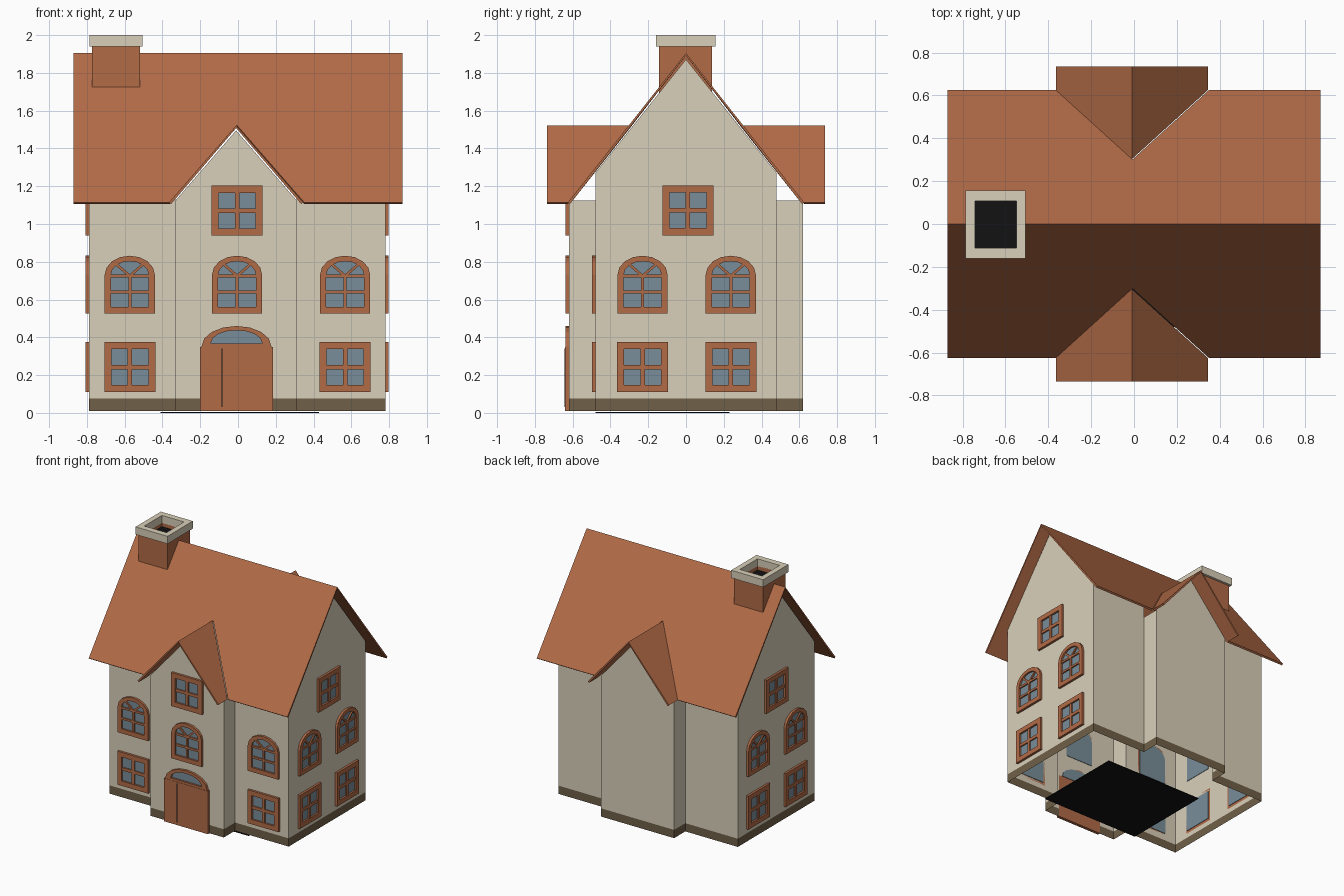
import bpy, bmesh, math
from mathutils import Matrix, Vector

if "Cube" in bpy.data.objects:
    bpy.data.objects.remove(bpy.data.objects["Cube"])


def material(name, rgb):
    m = bpy.data.materials.new(name)
    m.diffuse_color = (*rgb, 1)
    m.use_nodes = True
    m.node_tree.nodes["Principled BSDF"].inputs["Base Color"].default_value = m.diffuse_color
    return m


CREAM = material("cream_plaster", (0.70, 0.63, 0.49))
BROWN = material("terracotta_brown", (0.44, 0.145, 0.062))
GLASS = material("blue_grey_glass", (0.19, 0.27, 0.32))
STONE = material("dark_stone", (0.16, 0.115, 0.065))
BLACK = material("black", (0.006, 0.006, 0.006))


def finish(bm, name, mats, fix_normals=True):
    if fix_normals:
        bmesh.ops.recalc_face_normals(bm, faces=bm.faces)
    me = bpy.data.meshes.new(name)
    bm.to_mesh(me)
    bm.free()
    for m in mats:
        me.materials.append(m)
    ob = bpy.data.objects.new(name, me)
    bpy.context.scene.collection.objects.link(ob)
    return ob


def poly(bm, pts, mat=0):
    f = bm.faces.new([bm.verts.new(p) for p in pts])
    f.material_index = mat
    return f


# Solid plate: outline (u, v) between depths d0 and d1, placed by matrix
def plate(bm, M, pts, d0, d1, mat=0):
    a = [bm.verts.new(M @ Vector((u, v, d0))) for u, v in pts]
    b = [bm.verts.new(M @ Vector((u, v, d1))) for u, v in pts]
    fs = [bm.faces.new(a[::-1]), bm.faces.new(b)]
    n = len(pts)
    for i in range(n):
        j = (i + 1) % n
        fs.append(bm.faces.new((a[i], a[j], b[j], b[i])))
    for f in fs:
        f.material_index = mat


# Hollow frame between two outlines with matching points
def ring(bm, M, outer, inner, d0, d1, mat=0):
    loops = [[bm.verts.new(M @ Vector((u, v, d))) for u, v in pts]
             for pts, d in ((outer, d0), (outer, d1), (inner, d1), (inner, d0))]
    n = len(outer)
    for k in range(4):
        p, q = loops[k], loops[(k + 1) % 4]
        for i in range(n):
            j = (i + 1) % n
            bm.faces.new((p[i], p[j], q[j], q[i])).material_index = mat


def bar(bm, M, p, q, w, d0, d1, mat=0):
    p, q = Vector(p), Vector(q)
    t = (q - p).normalized()
    s = Vector((-t.y, t.x)) * w / 2
    plate(bm, M, [p - s, q - s, q + s, p + s], d0, d1, mat)


def rect(x0, x1, z0, z1):
    return [(x0, z0), (x1, z0), (x1, z1), (x0, z1)]


def arch(w, z0, spring, top, n=8):
    return [(-w, z0), (w, z0)] + [
        (w * math.cos(math.pi * i / n), spring + (top - spring) * math.sin(math.pi * i / n))
        for i in range(n + 1)]


# Placement: u along the wall, v up, depth outwards
def place(u, out, origin):
    u, out = Vector(u), Vector(out)
    return Matrix.Translation(origin) @ Matrix((u, (0, 0, 1), out)).transposed().to_4x4()


def square_window(name, M, z0):
    bm = bmesh.new()
    ring(bm, M, rect(-.135, .135, z0, z0 + .265), rect(-.098, .098, z0 + .038, z0 + .227), 0, .018)
    plate(bm, M, rect(-.12, .12, z0 + .02, z0 + .245), -.004, .004, 1)
    bar(bm, M, (0, z0 + .03), (0, z0 + .235), .024, .002, .014)
    bar(bm, M, (-.1, z0 + .132), (.1, z0 + .132), .024, .002, .014)
    finish(bm, name, [BROWN, GLASS])


def arched_window(name, M):
    bm = bmesh.new()
    ring(bm, M, arch(.133, .525, .73, .832), arch(.1, .56, .73, .803), 0, .018)
    plate(bm, M, arch(.118, .54, .73, .818), -.004, .004, 1)
    bar(bm, M, (0, .55), (0, .73), .016, .002, .014)
    for z in (.64, .725):
        bar(bm, M, (-.105, z), (.105, z), .016, .002, .014)
    for x in (-.075, .075):
        bar(bm, M, (0, .725), (x, .79), .014, .002, .014)
    finish(bm, name, [BROWN, GLASS])


# Walls: thin shell with gables, open underneath
X0, X1, P0, P1, Y, PY = -.79, .78, -.33, .31, .48, .62
B, C, PC = .075, .01, -.01
bm = bmesh.new()
for x in (X0, X1):
    poly(bm, [(x, -Y, B), (x, Y, B), (x, Y, 1.27), (x, 0, 1.872), (x, -Y, 1.27)])
for s in (-1, 1):
    for a, b in ((X0, P0), (P1, X1)):
        poly(bm, [(a, s * Y, B), (b, s * Y, B), (b, s * Y, 1.27), (a, s * Y, 1.27)])
    for x in (P0, P1):
        poly(bm, [(x, s * Y, B), (x, s * PY, B), (x, s * PY, 1.125), (x, s * Y, 1.125)])
    poly(bm, [(P0, s * PY, B), (P1, s * PY, B), (P1, s * PY, 1.125),
              (PC, s * PY, 1.495), (P0, s * PY, 1.125)])
# Stone base band around the plan
plan = [(X0, -Y), (P0, -Y), (P0, -PY), (P1, -PY), (P1, -Y), (X1, -Y),
        (X1, Y), (P1, Y), (P1, PY), (P0, PY), (P0, Y), (X0, Y)]
for (ax, ay), (bx, by) in zip(plan, plan[1:] + plan[:1]):
    poly(bm, [(ax, ay, C), (bx, by, C), (bx, by, B), (ax, ay, B)], 1)
bmesh.ops.remove_doubles(bm, verts=bm.verts, dist=.0005)
finish(bm, "house_walls", [CREAM, STONE])


def roof(name, faces):
    bm = bmesh.new()
    for pts in faces:
        f = poly(bm, pts)
        f.normal_update()
        if f.normal.z < 0:
            f.normal_flip()
    bmesh.ops.remove_doubles(bm, verts=bm.verts, dist=.0005)
    ob = finish(bm, name, [BROWN], False)
    mod = ob.modifiers.new("thickness", "SOLIDIFY")
    mod.thickness, mod.offset = .014, -1


# Main roof, each slope notched for the cross gable
R, E, G = .87, .625, .355
slope = (1.905 - 1.115) / E
main = []
for s in (-1, 1):
    outline = [(-R, 0), (R, 0), (R, E), (PC + G + .005, E), (PC + .005, .303),
               (PC - G + .005, E), (-R, E)]
    main.append([(x, s * y, 1.905 - slope * y) for x, y in outline])
roof("main_roof", main)

# Cross gable roofs, front and back
for s, nm in ((-1, "front"), (1, "back")):
    roof(nm + "_gable_roof", [
        [(PC, s * .735, 1.522), (PC, s * .303, 1.522),
         (PC + k * G, s * E, 1.115), (PC + k * G, s * .735, 1.115)] for k in (-1, 1)])

# Chimney stack, cap and dark flue
flat = Matrix.Translation((-.645, -.002, 0))
bm = bmesh.new()
ring(bm, flat, rect(-.127, .127, -.14, .14), rect(-.097, .097, -.11, .11), 1.66, 1.945)
finish(bm, "chimney_stack", [BROWN])
bm = bmesh.new()
ring(bm, flat, rect(-.14, .14, -.158, .158), rect(-.097, .097, -.11, .11), 1.94, 2.0)
finish(bm, "chimney_cap", [CREAM])
bm = bmesh.new()
plate(bm, flat, rect(-.098, .098, -.112, .112), 1.907, 1.912)
finish(bm, "chimney_flue", [BLACK])

# Front windows
for x, nm in ((-.573, "left"), (.567, "right")):
    M = place((1, 0, 0), (0, -1, 0), (x, -Y, 0))
    square_window("front_lower_window_" + nm, M, .11)
    arched_window("front_arched_window_" + nm, M)
M = place((1, 0, 0), (0, -1, 0), (-.005, -PY, 0))
square_window("front_gable_window", M, .938)
arched_window("front_arched_window_middle", M)

# Side windows, the same on both ends
for x, d, nm in ((X0, -1, "left"), (X1, 1, "right")):
    for y, tag in ((-.23, "front"), (.237, "back")):
        M = place((0, 1, 0), (d, 0, 0), (x, y, 0))
        square_window(f"{nm}_lower_window_{tag}", M, .11)
        arched_window(f"{nm}_arched_window_{tag}", M)
    square_window(nm + "_gable_window", place((0, 1, 0), (d, 0, 0), (x, .01, 0)), .94)

# Door with a seam and an arched light above
M = place((1, 0, 0), (0, -1, 0), (-.008, -PY, 0))
bm = bmesh.new()
plate(bm, M, rect(-.192, .192, .01, .35), -.004, .02)
plate(bm, M, rect(-.08, -.074, .03, .34), .015, .022, 1)
finish(bm, "front_door", [BROWN, BLACK])
bm = bmesh.new()
ring(bm, M, arch(.185, .345, .352, .46), arch(.135, .368, .372, .437), 0, .018)
plate(bm, M, arch(.16, .355, .36, .45), -.004, .004, 1)
finish(bm, "door_arch_light", [BROWN, GLASS])

# Black floor plate underneath
bm = bmesh.new()
plate(bm, Matrix(), rect(-.41, .43, -.48, .23), 0, .006)
finish(bm, "floor_plate", [BLACK])
